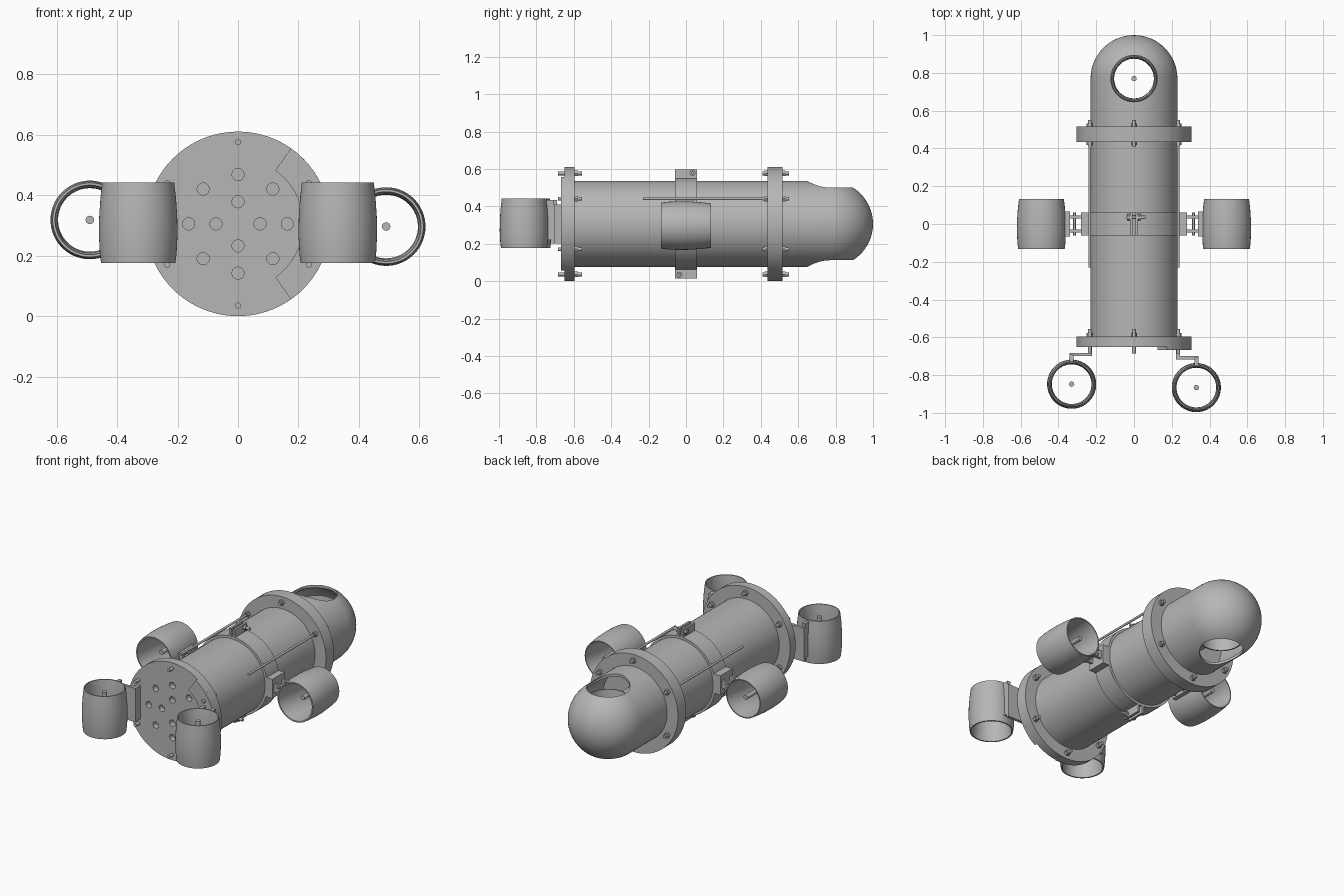
import bpy, bmesh, math
from mathutils import Vector, Matrix

cube = bpy.data.objects.get("Cube")
if cube:
    bpy.data.objects.remove(cube, do_unlink=True)

AXIS = 0.306          # height of the hull axis
X, Y, Z = Vector((1, 0, 0)), Vector((0, 1, 0)), Vector((0, 0, 1))

grey = bpy.data.materials.new("plain grey")
grey.use_nodes = True
grey.diffuse_color = (0.47, 0.47, 0.47, 1)
grey.node_tree.nodes["Principled BSDF"].inputs["Base Color"].default_value = grey.diffuse_color


def finish(name, bm):
    """Turn a bmesh into a shaded object."""
    bmesh.ops.remove_doubles(bm, verts=bm.verts, dist=1e-5)
    bmesh.ops.recalc_face_normals(bm, faces=bm.faces)
    mesh = bpy.data.meshes.new(name)
    bm.to_mesh(mesh)
    bm.free()
    mesh.materials.append(grey)
    ob = bpy.data.objects.new(name, mesh)
    bpy.context.collection.objects.link(ob)
    smooth(ob)
    return ob


def activate(ob):
    bpy.ops.object.select_all(action="DESELECT")
    ob.select_set(True)
    bpy.context.view_layer.objects.active = ob


def smooth(ob):
    activate(ob)
    bpy.ops.object.shade_smooth_by_angle(angle=math.radians(35))


def lathe(name, profile, origin, axis=Y, sides=64, closed=False):
    """Revolve (radius, distance) points around an axis."""
    bm = bmesh.new()
    turn = Matrix.Translation(origin) @ axis.to_track_quat("Z", "Y").to_matrix().to_4x4()
    rings = []
    for r, t in profile:
        angles = [math.tau * i / sides for i in range(sides)]
        if r == 0:
            rings.append([bm.verts.new(turn @ Vector((0, 0, t)))] * sides)
        else:
            rings.append([bm.verts.new(turn @ Vector((r * math.cos(a), r * math.sin(a), t)))
                          for a in angles])
    pairs = list(zip(rings, rings[1:]))
    if closed:
        pairs.append((rings[-1], rings[0]))
    for a, b in pairs:
        for i in range(sides):
            j = (i + 1) % sides
            corners = list(dict.fromkeys((a[i], a[j], b[j], b[i])))
            if len(corners) > 2:
                bm.faces.new(corners)
    return finish(name, bm)


def rod(name, r, start, end, axis=Y, sides=16):
    """Solid cylinder; start is a point, end is the length along the axis."""
    return lathe(name, [(0, 0), (r, 0), (r, end), (0, end)], start, axis, sides)


def box(name, low, high):
    bm = bmesh.new()
    low, high = Vector(low), Vector(high)
    size = high - low
    bmesh.ops.create_cube(bm, size=1, matrix=Matrix.Translation((low + high) / 2)
                          @ Matrix.Diagonal((*[abs(v) for v in size], 1)))
    return finish(name, bm)


def cut(target, cutter):
    mod = target.modifiers.new("cut", "BOOLEAN")
    mod.operation, mod.object, mod.solver = "DIFFERENCE", cutter, "EXACT"
    activate(target)
    bpy.ops.object.modifier_apply(modifier=mod.name)
    bpy.data.objects.remove(cutter, do_unlink=True)
    smooth(target)


def thruster(name, centre, axis):
    """Barrel duct with flared lips and a floating centre shaft."""
    outer = [(0.119, 0.133), (0.125, 0.08), (0.129, 0.02), (0.130, -0.04),
             (0.127, -0.1), (0.123, -0.133)]
    inner = [(0.115, -0.133), (0.108, -0.07), (0.105, 0), (0.106, 0.07), (0.113, 0.133)]
    lathe(name + "_duct", outer + inner, centre, axis, closed=True)
    rod(name + "_shaft", 0.014, centre - axis * 0.06, 0.17, axis)


# Hull tube and flanges
hull = Vector((0, 0, AXIS))
rod("hull_tube", 0.23, hull - Y * 0.6, 1.1, sides=96)
plate = rod("front_plate", 0.305, hull - Y * 0.65, 0.055, sides=96)
rod("rear_flange", 0.305, hull + Y * 0.435, 0.08, sides=96)

# Blind cable ports in the front plate
ports = [(0.163, k * math.pi / 4) for k in range(8)]
ports += [(0.073, k * math.pi / 2) for k in range(4)]
for r, a in ports:
    cut(plate, rod("port_cutter", 0.02,
                   hull + Vector((r * math.cos(a), -0.7, r * math.sin(a))), 0.085, sides=24))

# Hollow nose dome with a vertical tunnel opening
NOSE = 0.77
arc = [math.radians(7.5 * k) for k in range(13)]
outside = [(0.23 * math.cos(a), NOSE + 0.23 * math.sin(a)) for a in arc[:-1]] + [(0, 1.0)]
inside = [(0.215 * math.cos(a), NOSE + 0.215 * math.sin(a)) for a in arc[:-1]] + [(0, 0.985)]
shell = [(0, 0.505), (0.23, 0.505)] + outside + inside[::-1] + [(0.215, 0.52), (0, 0.52)]
# split into an outer and an inner skin so that the shell is watertight
dome = lathe("nose_dome", [(0.215, 0.505), (0.23, 0.505)] + outside + inside[::-1],
             hull, sides=96, closed=True)
cut(dome, rod("tunnel_cutter", 0.123, Vector((0, NOSE, -0.1)), 0.9, Z, 64))
thruster("nose_thruster", Vector((0, NOSE, AXIS)), Z)
box("nose_thruster_bracket", (-0.025, 0.5, AXIS - 0.1), (0.025, 0.65, AXIS + 0.1))

# Flange bolts on a six-hole circle
for k in range(6):
    a = math.radians(30 + 60 * k)
    p = hull + Vector((math.cos(a), 0, math.sin(a))) * 0.27
    rod("front_bolt", 0.010, p - Y * 0.685, 0.13)
    rod("front_bolt_nut", 0.017, p - Y * 0.595, 0.018, sides=6)
    rod("rear_bolt", 0.010, p + Y * 0.41, 0.14)
    for y in (0.419, 0.515):
        rod("rear_bolt_nut", 0.017, p + Y * y, 0.016, sides=6)
    if k in (0, 2):
        rod("side_rail", 0.007, p - Y * 0.23, 0.66)

# Clamp band around the middle with bolted ears
lathe("clamp_band", [(0.228, -0.06), (0.245, -0.06), (0.245, 0.06), (0.228, 0.06)],
      hull, sides=96, closed=True)
for up in (1, -1):
    for s in (1, -1):
        box("clamp_ear", (s * 0.008, -0.06, AXIS + up * 0.235),
            (s * 0.022, 0.06, AXIS + up * 0.292))
    rod("clamp_bolt", 0.009, Vector((-0.04, up * 0.035, AXIS + up * 0.272)), 0.1, X)
    rod("clamp_bolt_head", 0.017, Vector((0.022, up * 0.035, AXIS + up * 0.272)), 0.014, X, 6)
    rod("clamp_bolt_nut", 0.017, Vector((-0.036, up * 0.035, AXIS + up * 0.272)), 0.014, X, 6)

# Side thrusters on clamp brackets
for side, s, z in (("left", 1, 0.297), ("right", -1, 0.319)):
    thruster(side + "_side_thruster", Vector((s * 0.49, 0, z)), Y)
    box(side + "_clamp_block", (s * 0.2, -0.06, z - 0.06), (s * 0.28, 0.06, z + 0.06))
    for y in (-0.045, 0.03):
        box(side + "_bracket_arm", (s * 0.27, y, z - 0.025), (s * 0.345, y + 0.015, z + 0.025))
    box(side + "_bracket_pad", (s * 0.34, -0.065, z - 0.035), (s * 0.366, 0.065, z + 0.035))
    for dz in (-0.015, 0.015):
        rod(side + "_bracket_pin", 0.007, Vector((s * 0.315, -0.06, z + dz)), 0.12)

# Curved spacer plate behind the left front bracket
bm = bmesh.new()
steps = [math.radians(-55 + 110 * i / 24) for i in range(25)]
edge = [(0.305, a) for a in steps] + [(0.215, a) for a in steps[::-1]]
face = bm.faces.new([bm.verts.new((r * math.cos(a), -0.65, AXIS + r * math.sin(a)))
                     for r, a in edge])
moved = bmesh.ops.extrude_face_region(bm, geom=[face])["geom"]
bmesh.ops.translate(bm, vec=-Y * 0.018,
                    verts=[v for v in moved if isinstance(v, bmesh.types.BMVert)])
finish("curved_spacer_plate", bm)

# Vertical front thrusters on stepped brackets
for side, s, y in (("left", 1, -0.018), ("right", -1, 0)):
    thruster(side + "_front_thruster", Vector((s * 0.33, y - 0.848, 0.31)), Z)
    box(side + "_front_foot", (s * 0.222, y - 0.695, 0.2), (s * 0.244, y - 0.648, 0.41))
    box(side + "_front_arm", (s * 0.222, y - 0.7, 0.2), (s * 0.342, y - 0.682, 0.41))
    box(side + "_front_pad", (s * 0.32, y - 0.73, 0.22), (s * 0.342, y - 0.69, 0.435))
